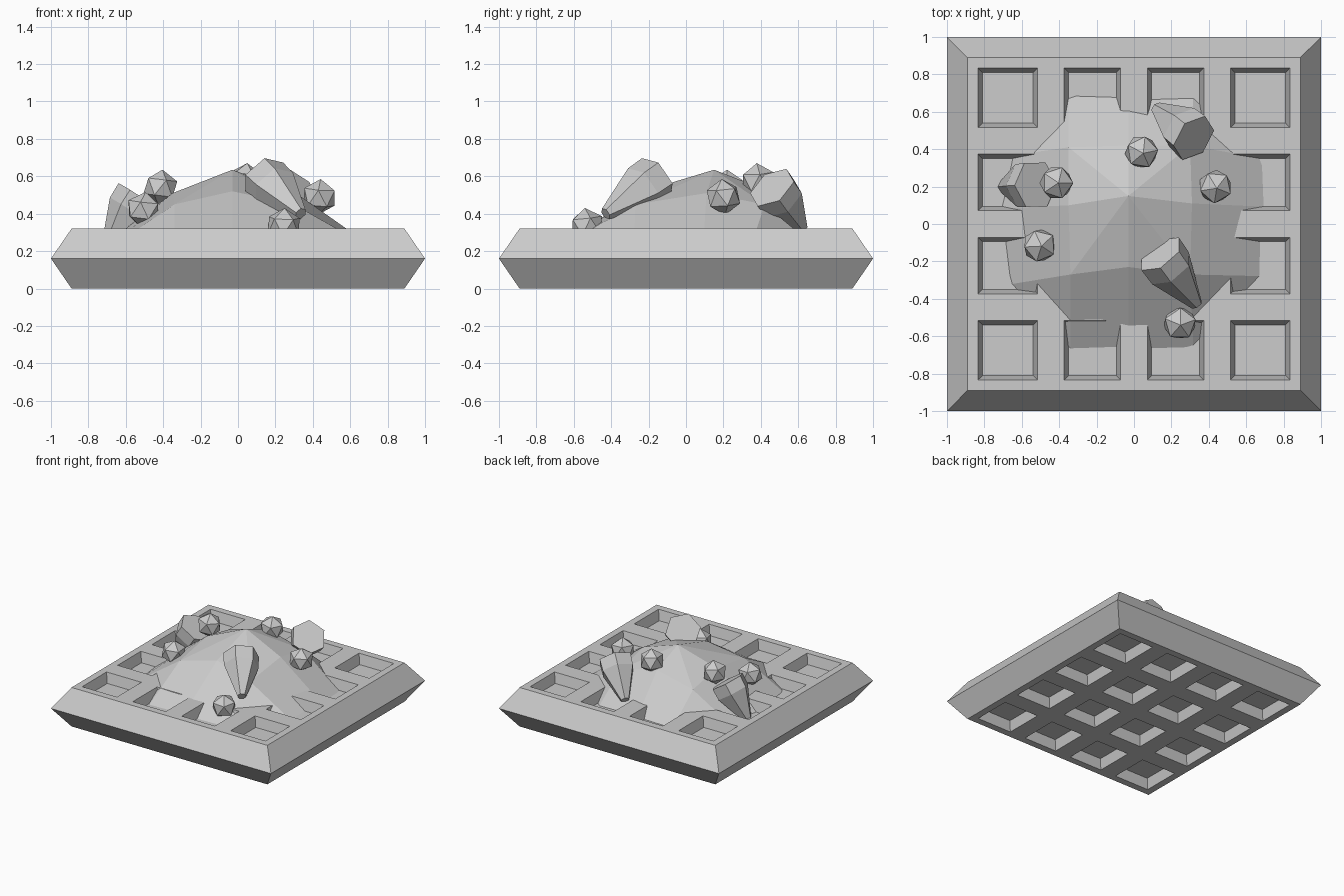
import bpy, bmesh, math
from mathutils import Vector

cube = bpy.data.objects.get("Cube")
if cube:
    bpy.data.objects.remove(cube, do_unlink=True)

grey = bpy.data.materials.new("light_grey")
grey.use_nodes = True
colour = (0.604, 0.604, 0.604, 1)
grey.diffuse_color = colour
grey.node_tree.nodes["Principled BSDF"].inputs["Base Color"].default_value = colour


def add_object(name, bm, location=(0, 0, 0)):
    bmesh.ops.recalc_face_normals(bm, faces=bm.faces)
    mesh = bpy.data.meshes.new(name)
    bm.to_mesh(mesh)
    bm.free()
    mesh.materials.append(grey)
    obj = bpy.data.objects.new(name, mesh)
    obj.location = location
    bpy.context.collection.objects.link(obj)
    return obj


# Tray: upper half with a grid of sunken squares, mirrored downwards
HALF, WIDE, THICK = 0.89, 0.905, 0.16
bm = bmesh.new()
bmesh.ops.create_grid(bm, x_segments=4, y_segments=4, size=HALF)
border = [v for v in bm.verts if v.is_boundary]


def set_border(size):
    for v in border:
        for i in range(2):
            if abs(v.co[i]) > 0.8:
                v.co[i] = math.copysign(size, v.co[i])


for v in bm.verts:
    v.co.z = THICK
set_border(WIDE)
cells = list(bm.faces)
bmesh.ops.inset_individual(bm, faces=cells, thickness=0.072, use_even_offset=True)
bmesh.ops.inset_individual(bm, faces=cells, thickness=0.022, depth=0, use_even_offset=True)
for v in {v for f in cells for v in f.verts}:
    v.co.z = THICK - 0.08
set_border(HALF)
edges = [e for e in bm.edges if e.is_boundary]
rim = bmesh.ops.extrude_edge_only(bm, edges=edges)["geom"]
for v in rim:
    if isinstance(v, bmesh.types.BMVert):
        v.co = (v.co.x / HALF, v.co.y / HALF, 0)
tray = add_object("tray", bm, (0, 0, THICK))
mirror = tray.modifiers.new("lower_half", "MIRROR")
mirror.use_axis = (False, False, True)

# Mound: a 3 by 3 crown of points with a skirt sinking into the tray
crown = [(-.34, -.27, .45), (-.03, -.23, .52), (.30, -.27, .45),
         (.31, .11, .51), (.30, .42, .45), (-.03, .42, .53),
         (-.35, .41, .45), (-.35, .10, .51)]
skirt = [[(-.71, -.33), (-.34, -.74)], [(-.03, -.73)], [(.32, -.72), (.74, -.28)],
         [(.75, .09)], [(.74, .34), (.32, .72)], [(-.03, .71)],
         [(-.35, .72), (-.70, .36)], [(-.76, .08)]]
bm = bmesh.new()
peak = bm.verts.new((-.03, .15, .635))
top = [bm.verts.new(p) for p in crown]
low = [[bm.verts.new((x, y, .2)) for x, y in group] for group in skirt]
for i in range(8):
    j = (i + 1) % 8
    bm.faces.new((peak, top[i], top[j]))
    bm.faces.new((top[i], low[i][-1], low[j][0], top[j]))
    if len(low[i]) == 2:
        bm.faces.new((top[i], low[i][0], low[i][1]))
add_object("mound", bm)


# Crystals: six-sided, narrow at the tip and wide at the flat end
def crystal(name, tip, end, radius, turn=0):
    tip, end = Vector(tip), Vector(end)
    axis = end - tip
    spin = axis.to_track_quat('Z', 'Y')
    bm = bmesh.new()
    rings = []
    for t, r in ((0, .25), (.72, .98), (1, 1)):
        ring = []
        for k in range(6):
            a = turn + k * math.tau / 6
            offset = spin @ Vector((math.cos(a), math.sin(a), 0))
            ring.append(bm.verts.new(tip + axis * t + offset * radius * r))
        rings.append(ring)
    for a, b in zip(rings, rings[1:]):
        for k in range(6):
            n = (k + 1) % 6
            bm.faces.new((a[k], a[n], b[n], b[k]))
    bm.faces.new(rings[0][::-1])
    bm.faces.new(rings[-1])
    add_object(name, bm)


crystal("front_crystal", (.335, -.43, .40), (.14, -.16, .585), .135, .2)
crystal("back_crystal", (.12, .62, .32), (.32, .46, .54), .135, .3)
crystal("right_crystal", (-.70, .20, .22), (-.525, .21, .49), .135, .5)

# Pebbles: twenty-sided stones scattered around the mound
pebbles = [(-.415, .22, .54), (-.505, -.115, .42), (.04, .385, .575),
           (.435, .20, .49), (.245, -.53, .335)]
for i, place in enumerate(pebbles):
    bm = bmesh.new()
    bmesh.ops.create_icosphere(bm, subdivisions=1, radius=.096)
    stone = add_object(f"pebble_{i + 1}", bm, place)
    stone.rotation_euler = (.12 * math.sin(i), .12 * math.cos(i), i * .7)
